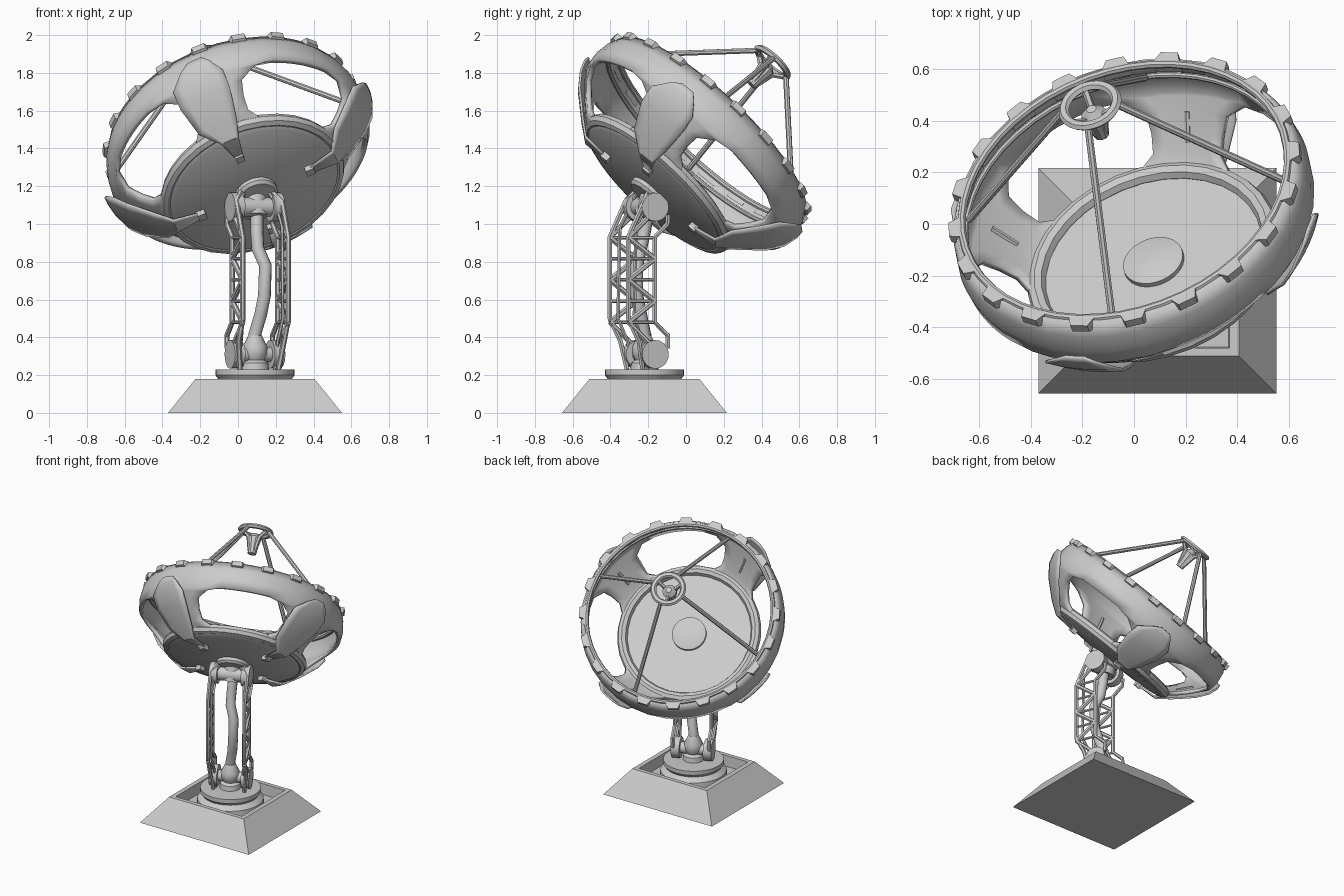
import bpy, bmesh, math
from math import sin, cos, radians, pi
from mathutils import Vector, Matrix

cube = bpy.data.objects.get("Cube")
if cube:
    bpy.data.objects.remove(cube, do_unlink=True)

grey = bpy.data.materials.new("light_grey")
grey.use_nodes = True
COL = (0.6, 0.6, 0.6, 1)
grey.diffuse_color = COL
grey.node_tree.nodes["Principled BSDF"].inputs["Base Color"].default_value = COL

# Dish frame: z along the dish axis, x and y through the four arms
axis = Vector((-0.268, 0.66, 0.70)).normalized()
arm_x = Vector((0.93, -0.03, 0.39))
arm_x = (arm_x - axis * arm_x.dot(axis)).normalized()
arm_y = axis.cross(arm_x)
DISH = Matrix((arm_x, arm_y, axis)).transposed().to_4x4()
DISH.translation = (0.085, -0.17, 1.19)

# Column frame: on the turntable, turned to face along the dish
WORLD = Matrix.Identity(4)
COLUMN = Matrix.Translation((0.09, -0.215, 0)) @ Matrix.Rotation(radians(22), 4, 'Z')


def polar(r, a, t):
    return Vector((r * cos(a), r * sin(a), t))


def finish(name, bm, frame=WORLD, smooth=35, thick=0):
    bmesh.ops.recalc_face_normals(bm, faces=bm.faces)
    me = bpy.data.meshes.new(name)
    bm.to_mesh(me)
    bm.free()
    ob = bpy.data.objects.new(name, me)
    bpy.context.collection.objects.link(ob)
    ob.matrix_world = frame
    me.materials.append(grey)
    if thick:
        mod = ob.modifiers.new("thickness", 'SOLIDIFY')
        mod.thickness = thick
        mod.offset = 0
    if smooth:
        bpy.ops.object.select_all(action='DESELECT')
        ob.select_set(True)
        bpy.context.view_layer.objects.active = ob
        bpy.ops.object.shade_smooth_by_angle(angle=radians(smooth))


def skin(bm, rows, closed=True, skip=None, caps=False):
    """Bridge equal rows of points with quads."""
    vs = [[bm.verts.new(p) for p in row] for row in rows]
    n = len(vs[0])
    for i in range(len(vs) - 1):
        for j in range(n if closed else n - 1):
            k = (j + 1) % n
            if not (skip and skip(i, j)):
                bm.faces.new((vs[i][j], vs[i][k], vs[i + 1][k], vs[i + 1][j]))
    if caps:
        bm.faces.new(vs[0])
        bm.faces.new(vs[-1])


def lathe(name, profile, frame=WORLD, seg=32):
    bm = bmesh.new()
    skin(bm, [[polar(r, 2 * pi * j / seg, t) for j in range(seg)] for r, t in profile], caps=True)
    finish(name, bm, frame)


def ring(name, R, r, t, seg=32, sides=8, flat=1):
    bm = bmesh.new()
    rows = []
    for j in range(seg + 1):
        a = 2 * pi * j / seg
        rows.append([polar(R + r * cos(2 * pi * k / sides), a, t + flat * r * sin(2 * pi * k / sides))
                     for k in range(sides)])
    skin(bm, rows)
    bmesh.ops.remove_doubles(bm, verts=bm.verts, dist=1e-5)
    finish(name, bm, DISH)


def tube(bm, path, r, sides=6):
    """Sweep a round section along a list of points."""
    pts = [Vector(p) for p in path]
    rows = []
    for i, p in enumerate(pts):
        d = (pts[min(i + 1, len(pts) - 1)] - pts[max(i - 1, 0)]).normalized()
        side = d.cross(Vector((0.9, 0.1, 0.05))).normalized()
        up = d.cross(side)
        rows.append([p + r * (side * cos(2 * pi * k / sides) + up * sin(2 * pi * k / sides))
                     for k in range(sides)])
    skin(bm, rows, caps=True)


def rod(name, path, r, sides=24, frame=COLUMN):
    bm = bmesh.new()
    tube(bm, path, r, sides)
    finish(name, bm, frame)


# Hollow sloping base
bm = bmesh.new()
levels = [(0.46, 0.436, 0), (0.315, 0.291, 0.18), (0.28, 0.26, 0.18), (0.275, 0.255, 0.1)]
corners = ((-1, -1), (1, -1), (1, 1), (-1, 1))
skin(bm, [[Vector((sx * x, sy * y, z)) for sx, sy in corners] for x, y, z in levels], caps=True)
BASE = Matrix.Translation((0.09, -0.22, 0))
finish("base", bm, BASE, smooth=0)

# Turntable and ball joint
lathe("turntable", [(0.235, 0.09), (0.23, 0.15), (0.195, 0.18), (0.21, 0.2), (0.21, 0.23)], BASE)
lathe("ball_joint", [(0.075, 0.23), (0.07, 0.265), (0.05, 0.28), (0.065, 0.31), (0.065, 0.35), (0.035, 0.41)],
      BASE, 20)

# Twin flat lattice legs with round bearings, mirrored about the column
for side, label in ((-1, "right"), (1, "left")):
    def at(y, z, off=0.13):
        return (side * off, y, z)

    bm = bmesh.new()
    # rear, front and inner chords
    tube(bm, [at(0.075, 1.05), at(0.075, 1.0), at(0, 0.93), at(0, 0.48), at(0.075, 0.41), at(0.075, 0.34)], 0.014)
    tube(bm, [at(-0.02, 1.17, 0.09), at(-0.06, 1.12), at(-0.15, 0.93), at(-0.15, 0.5), at(-0.09, 0.38),
              at(-0.06, 0.23, 0.11)], 0.014)
    tube(bm, [at(-0.02, 1.17, 0.07), at(-0.04, 1.1, 0.105), at(-0.1, 0.98, 0.115), at(-0.11, 0.5, 0.115),
              at(-0.06, 0.38, 0.105), at(-0.03, 0.23, 0.1)], 0.01)
    # cross bars and zigzag braces
    levels = [0.48 + 0.112 * k for k in range(5)]
    for k, z in enumerate(levels):
        tube(bm, [at(0, z), at(-0.15, z)], 0.009)
        if k:
            ya, yb = (-0.15, 0) if k % 2 else (0, -0.15)
            tube(bm, [at(ya, levels[k - 1]), at(yb, z)], 0.015)
    for z0, z1 in ((0.93, 1.05), (0.48, 0.36)):
        tube(bm, [at(-0.15, z0), at(-0.02, z1)], 0.014)
    finish("lattice_leg_" + label, bm, COLUMN)
    for z, place in ((1.09, "upper"), (0.31, "lower")):
        rod(f"{place}_bearing_{label}", [at(0, z, 0.085), at(0, z, 0.143)], 0.076, 16)

# Cross shafts, dish neck and centre pipe
rod("upper_shaft", [(-0.1, 0, 1.09), (0.1, 0, 1.09)], 0.05)
rod("lower_shaft", [(-0.1, 0, 0.31), (0.1, 0, 0.31)], 0.04)
rod("dish_neck", [(0.09, -0.21, 1.04), (0.085, -0.17, 1.17)], 0.065, frame=WORLD)
rod("centre_pipe", [(0.09, -0.22, 0.36), (0.09, -0.22, 0.42), (0.12, -0.24, 0.52), (0.14, -0.26, 0.62),
                    (0.145, -0.26, 0.78), (0.105, -0.24, 0.87), (0.1, -0.22, 0.96), (0.1, -0.2, 1.07)],
    0.034, 12, WORLD)

# Dish floor, hub and rolled edge
lathe("dish_floor", [(0.1, -0.035), (0.44, -0.01), (0.46, 0.0), (0.46, 0.03), (0.1, 0.025)], DISH, 40)
lathe("hub_disc", [(0.12, 0.02), (0.12, 0.045), (0.112, 0.05)], DISH)
lathe("mount_boss", [(0.1, -0.07), (0.115, -0.055), (0.115, -0.02)], DISH)
ring("floor_ring", 0.47, 0.036, 0.033)


# Bowl wall with four rounded windows between the arms
def wall_row(r, t, q):
    half = radians(30.5) * (1 - abs(q) ** 3.5) ** (1 / 3.5)
    w = pi / 4 - half
    pts = []
    for s in range(4):
        mid = s * pi / 2
        pts += [polar(r, mid - w + 2 * w * k / 6, t) for k in range(6)]
        pts += [polar(r, mid + w + 2 * half * k / 10, t) for k in range(10)]
    return pts


QS = (-0.98, -0.88, -0.5, 0, 0.5, 0.88, 0.98)
rows = [wall_row(0.467, 0.03, QS[0])]
for q in QS:
    f = (q + 1) / 2
    rows.append(wall_row(0.478 + 0.217 * f, 0.035 + 0.222 * f ** 1.2, q))
for r, t in ((0.7, 0.32), (0.69, 0.39), (0.665, 0.45)):
    rows.append(wall_row(r, t, QS[-1]))
bm = bmesh.new()
skin(bm, rows, skip=lambda i, j: 1 <= i < len(QS) and j % 16 >= 6)
finish("bowl_wall", bm, DISH, 40, thick=0.028)
ring("rim_lip", 0.655, 0.016, 0.45, seg=48)
ring("inner_rail", 0.66, 0.012, 0.38, seg=48)

# Teeth around the rim
bm = bmesh.new()
TEETH = 20
for k in range(TEETH):
    a = 2 * pi * k / TEETH + 0.03

    def pad(r, da, low):
        return [polar(r, a + d, t) for d, t in ((-da, low), (da, low), (da, 0.462), (-da, 0.462))]

    skin(bm, [pad(0.655, 0.085, 0.405), pad(0.705, 0.05, 0.428)], caps=True)
finish("rim_teeth", bm, DISH, 0)

# Armour blades with clips on each arm, and inner ribs: radius, depth, half width, sideways shift
blade = [(0.31, -0.035, 0.02, 0), (0.46, -0.025, 0.05, -0.01), (0.54, 0.04, 0.11, -0.04),
         (0.66, 0.15, 0.145, -0.045), (0.718, 0.23, 0.145, -0.045), (0.745, 0.295, 0.085, -0.03),
         (0.752, 0.33, 0.04, -0.02)]
for s in range(4):
    mid = s * pi / 2
    bm = bmesh.new()
    skin(bm, [[polar(r, mid + (shift + w * (k / 3 - 1)) / r, t) for k in range(7)]
              for r, t, w, shift in blade], closed=False)
    finish(f"arm_blade_{s + 1}", bm, DISH, 30, thick=0.012)
    bm = bmesh.new()
    bmesh.ops.create_cube(bm, size=0.045)
    finish(f"blade_clip_{s + 1}", bm, DISH @ Matrix.Rotation(mid, 4, 'Z') @ Matrix.Translation((0.31, 0, -0.03)), 0)
    rod(f"arm_rib_{s + 1}", [polar(0.55, mid, 0.11), polar(0.63, mid, 0.2)], 0.012, 6, DISH)

# Receiver ring, struts and horn
ring("receiver_ring", 0.105, 0.021, 0.95, sides=6, flat=0.8)
bm = bmesh.new()
for s in range(4):
    a = s * pi / 2 + radians(11)
    tube(bm, [polar(0.105, a, 0.94), polar(0.645, a, 0.39)], 0.015, 8)
finish("receiver_struts", bm, DISH)
bm = bmesh.new()
for s in range(3):
    a = 2 * pi * s / 3
    tube(bm, [polar(0.105, a, 0.945), polar(0.045, a, 0.9), polar(0.02, a, 0.8)], 0.015)
finish("horn_brackets", bm, DISH)
lathe("receiver_horn", [(0.03, 0.78), (0.035, 0.83), (0.05, 0.9), (0.02, 0.93)], DISH, 10)
